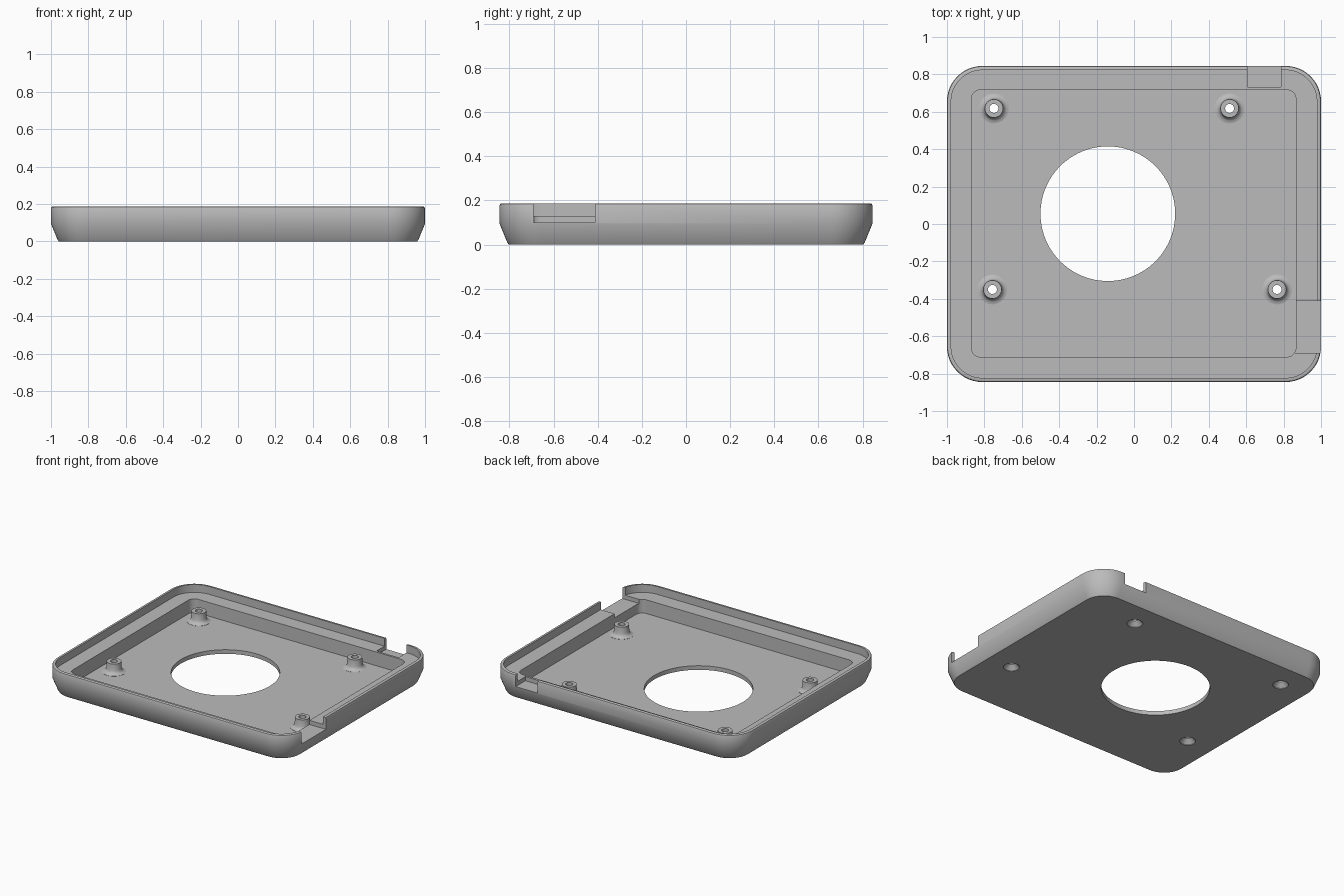
import bpy, bmesh
from math import radians, pi, cos, sin

cube = bpy.data.objects.get("Cube")
if cube:
    bpy.data.objects.remove(cube, do_unlink=True)

HX, HY, TOP, LEDGE, FLOOR = 1.0, 0.845, 0.187, 0.13, 0.03

grey = bpy.data.materials.new("plain grey")
grey.use_nodes = True
grey.diffuse_color = (0.5, 0.5, 0.5, 1)
grey.node_tree.nodes["Principled BSDF"].inputs["Base Color"].default_value = (0.5, 0.5, 0.5, 1)


def loft(name, rings):
    """Skin equal-length point rings and cap both ends."""
    bm = bmesh.new()
    loops = [[bm.verts.new(p) for p in ring] for ring in rings]
    n = len(loops[0])
    for a, b in zip(loops, loops[1:]):
        for i in range(n):
            j = (i + 1) % n
            bm.faces.new((a[i], a[j], b[j], b[i]))
    bm.faces.new(loops[0][::-1])
    bm.faces.new(loops[-1])
    bmesh.ops.recalc_face_normals(bm, faces=bm.faces)
    mesh = bpy.data.meshes.new(name)
    bm.to_mesh(mesh)
    bm.free()
    mesh.materials.append(grey)
    ob = bpy.data.objects.new(name, mesh)
    bpy.context.collection.objects.link(ob)
    return ob


def rounded_rect(hx, hy, r, z, cx=0, cy=0, steps=12):
    pts = []
    for q, (sx, sy) in enumerate([(1, 1), (-1, 1), (-1, -1), (1, -1)]):
        for k in range(steps + 1):
            a = (q + k / steps) * pi / 2
            pts.append((cx + sx * (hx - r) + r * cos(a), cy + sy * (hy - r) + r * sin(a), z))
    return pts


def lathe(name, x, y, profile, n=32):
    return loft(name, [[(x + r * cos(2 * pi * i / n), y + r * sin(2 * pi * i / n), z)
                        for i in range(n)] for r, z in profile])


def box(name, x0, x1, y0, y1, z0, z1):
    return loft(name, [[(x0, y0, z), (x1, y0, z), (x1, y1, z), (x0, y1, z)] for z in (z0, z1)])


def combine(target, tool, operation):
    tool.hide_render = True
    mod = target.modifiers.new(operation, 'BOOLEAN')
    mod.operation, mod.object, mod.solver = operation, tool, 'EXACT'
    bpy.context.view_layer.objects.active = target
    bpy.ops.object.modifier_apply(modifier=mod.name)
    bpy.data.objects.remove(tool, do_unlink=True)


# Tray: tapered outside, thin rim, ledge, then the sunken pocket
outside = [(0.042, 0), (0.035, 0.01), (0, 0.095), (0, 0.177), (0.003, 0.184),
           (0.009, TOP), (0.022, TOP), (0.022, LEDGE)]
rings = [rounded_rect(HX - d, HY - d, 0.19 - d, z) for d, z in outside]
rings += [rounded_rect(0.868, 0.714, 0.05, z, -0.002, 0.003) for z in (LEDGE, FLOOR)]
tray = loft("tray", rings)

# Screw posts with flared feet, each with a countersunk hole from below
flare = [(0.08, 0.015), (0.08, FLOOR + 0.001), (0.067, 0.034), (0.057, 0.042),
         (0.051, 0.056), (0.049, 0.105)]
bore = [(0.053, -0.02), (0.053, 0.004), (0.024, 0.035), (0.024, 0.15)]
posts = [(-0.749, 0.618), (0.511, 0.618), (-0.757, -0.35), (0.765, -0.35)]
for x, y in posts:
    combine(tray, lathe("post", x, y, flare), 'UNION')
for x, y in posts:
    combine(tray, lathe("screw_hole", x, y, bore), 'DIFFERENCE')

# Large round opening in the floor
combine(tray, lathe("floor_opening", -0.14, 0.055, [(0.36, -0.1), (0.36, 0.1)], 96), 'DIFFERENCE')

# Cable notches through the rim: side and back
combine(tray, box("side_notch", 0.86, 1.1, -0.69, -0.413, 0.10, 0.3), 'DIFFERENCE')
combine(tray, box("back_notch", 0.607, 0.785, 0.733, 1.0, 0.10, 0.3), 'DIFFERENCE')

bpy.ops.object.select_all(action='DESELECT')
tray.select_set(True)
bpy.context.view_layer.objects.active = tray
bpy.ops.object.shade_smooth_by_angle(angle=radians(32))
